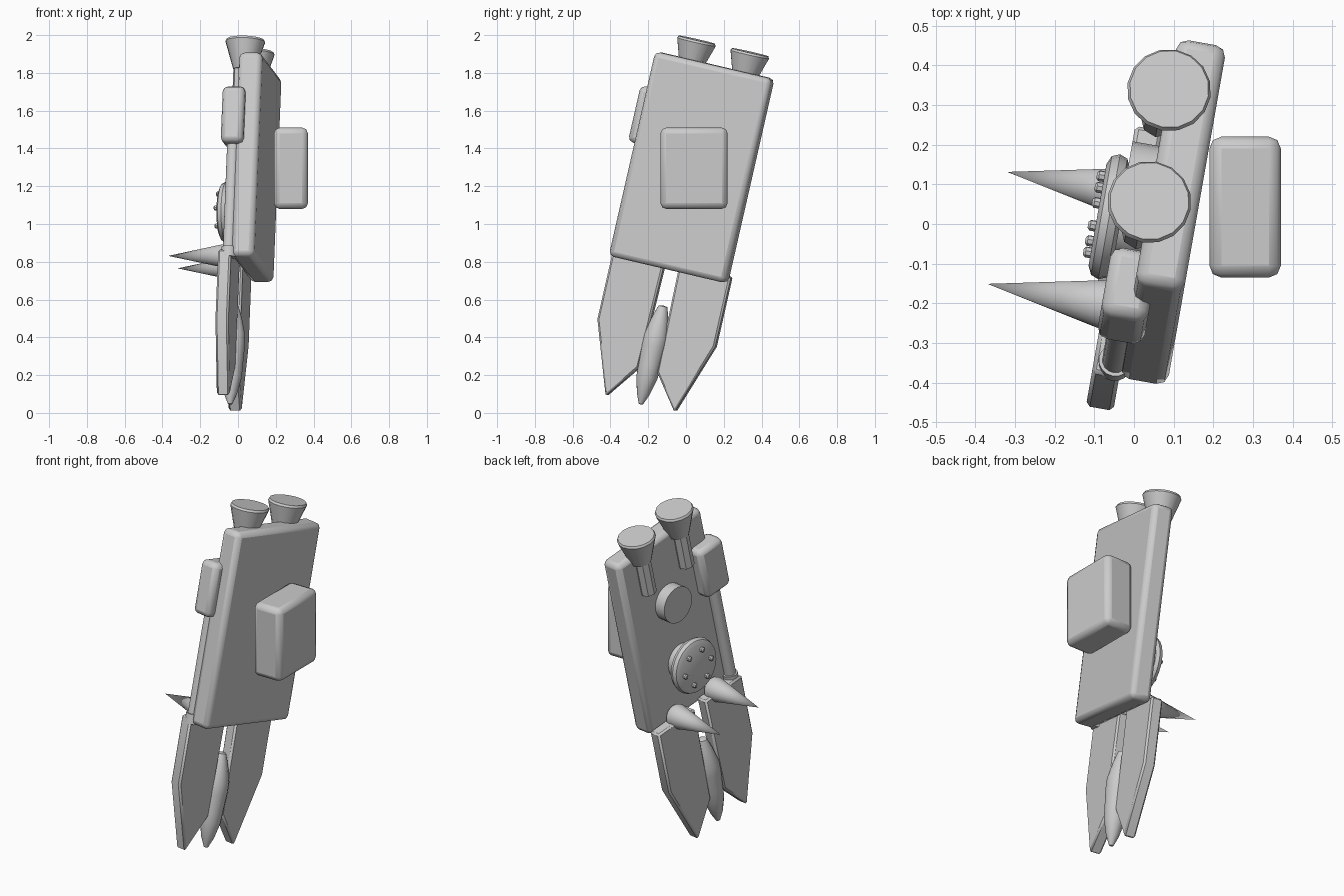
import bpy, bmesh
from math import radians, tau
from mathutils import Matrix, Vector

if "Cube" in bpy.data.objects:
    bpy.data.objects.remove(bpy.data.objects["Cube"], do_unlink=True)

grey = bpy.data.materials.new("plain grey")
grey.use_nodes = True
grey.diffuse_color = (0.6, 0.6, 0.6, 1)
grey.node_tree.nodes["Principled BSDF"].inputs["Base Color"].default_value = (0.6, 0.6, 0.6, 1)

# The whole pack leans back and turns slightly; the side pod stays upright
LEAN = (Matrix.Translation((0.097, 0.03, 1.30))
        @ Matrix.Rotation(radians(-10), 4, 'Z') @ Matrix.Rotation(radians(-13), 4, 'X'))
UPRIGHT = Matrix.Identity(4)
OUTWARD = Matrix.Rotation(radians(-90), 4, 'Y')   # turns local z to local -x


def finish(name, bm, matrix):
    bmesh.ops.recalc_face_normals(bm, faces=bm.faces)
    mesh = bpy.data.meshes.new(name)
    bm.to_mesh(mesh)
    bm.free()
    mesh.materials.append(grey)
    obj = bpy.data.objects.new(name, mesh)
    bpy.context.collection.objects.link(obj)
    obj.matrix_world = matrix
    bpy.ops.object.select_all(action='DESELECT')
    obj.select_set(True)
    bpy.context.view_layer.objects.active = obj
    bpy.ops.object.shade_smooth_by_angle(angle=radians(32))
    return obj


def bevel(obj, width, segments=2):
    mod = obj.modifiers.new("Bevel", 'BEVEL')
    mod.width = width
    mod.segments = segments


def box(name, low, high, width, matrix=LEAN):
    low, high = Vector(low), Vector(high)
    bm = bmesh.new()
    bmesh.ops.create_cube(bm, size=1)
    bmesh.ops.scale(bm, verts=bm.verts, vec=high - low)
    bmesh.ops.translate(bm, verts=bm.verts, vec=(low + high) / 2)
    bevel(finish(name, bm, matrix), width)


def lathe(name, profile, place, turn=UPRIGHT, steps=16):
    """Revolve (radius, height) points, then place the part on the pack."""
    bm = bmesh.new()
    verts = [bm.verts.new((r, 0, h)) for r, h in profile]
    edges = [bm.edges.new(pair) for pair in zip(verts, verts[1:])]
    bmesh.ops.spin(bm, geom=verts + edges, cent=(0, 0, 0), axis=(0, 0, 1),
                   angle=tau, steps=steps)
    bmesh.ops.remove_doubles(bm, verts=bm.verts, dist=0.0005)
    finish(name, bm, LEAN @ Matrix.Translation(place) @ turn)


def plate(name, outline, back, front):
    """Extrude a (y, z) outline along x."""
    bm = bmesh.new()
    face = bm.faces.new([bm.verts.new((back, y, z)) for y, z in outline])
    new = bmesh.ops.extrude_face_region(bm, geom=[face])["geom"]
    bmesh.ops.translate(bm, vec=(front - back, 0, 0),
                        verts=[v for v in new if isinstance(v, bmesh.types.BMVert)])
    bevel(finish(name, bm, LEAN), 0.01, 1)


# Main slab and the boxes on it
box("body_slab", (-0.0625, -0.323, -0.555), (0.0625, 0.323, 0.555), 0.028)
box("side_pod", (0.19, -0.135, 1.08), (0.37, 0.22, 1.51), 0.03, UPRIGHT)
box("front_box", (-0.135, -0.372, 0.055), (-0.015, -0.19, 0.36), 0.028)

# Pipe with end collar below the front box
lathe("front_pipe", [(0, -0.54), (0.033, -0.54), (0.033, 0.1), (0, 0.1)], (-0.077, -0.287, 0))
lathe("pipe_collar", [(0, -0.555), (0.042, -0.555), (0.042, -0.5), (0, -0.5)],
      (-0.077, -0.287, 0))

# Paired nozzles, spikes and fins
for side, label in ((-1, "front"), (1, "rear")):
    y = 0.147 * side
    lathe(label + "_nozzle", [(0, 0.5), (0.058, 0.5), (0.106, 0.65), (0.1, 0.662), (0, 0.662)],
          (-0.062, y + 0.012, 0))
    lathe(label + "_nozzle_neck", [(0, 0.3), (0.045, 0.3), (0.045, 0.52), (0, 0.52)],
          (-0.075, y + 0.012, 0), steps=8)
    lathe(label + "_spike", [(0, 0.055), (0.045, 0.06), (0.065, 0.08), (0.07, 0.1),
                             (0.063, 0.13), (0, 0.428)], (0, y, -0.515), OUTWARD)
    plate(label + "_fin", [(side * a, b) for a, b in
                           ((0.04, -0.52), (0.325, -0.52), (0.325, -0.9),
                            (0.19, -1.287), (0.05, -1.1))], -0.06, -0.13)

# Tapered spindle between the fins
lathe("spindle", [(0, -0.75), (0.024, -0.755), (0.045, -0.82), (0.066, -0.91), (0.067, -0.97),
                  (0.06, -1.08), (0.057, -1.14), (0.035, -1.23), (0.012, -1.285), (0, -1.29)],
      (-0.09, 0, 0))

# Plain round cap
lathe("round_cap", [(0, 0.05), (0.105, 0.05), (0.105, 0.13), (0, 0.13)],
      (0, 0.02, 0.15), OUTWARD, 24)

# Round studded dial on a hub
dial = Vector((0, 0.015, -0.24))
lathe("dial_hub", [(0, 0.05), (0.1, 0.05), (0.1, 0.14), (0, 0.14)], dial, OUTWARD, 24)
lathe("dial", [(0, 0.125), (0.13, 0.125), (0.152, 0.135), (0.16, 0.155), (0.152, 0.175),
               (0.13, 0.185), (0, 0.185)], dial, OUTWARD, 24)
for i in range(6):
    offset = Matrix.Rotation(tau * i / 6 + radians(30), 3, 'X') @ Vector((0, 0, 0.1))
    lathe("dial_stud", [(0, 0.18), (0.014, 0.18), (0.014, 0.198), (0.008, 0.204), (0, 0.204)],
          dial + offset, OUTWARD, 8)
